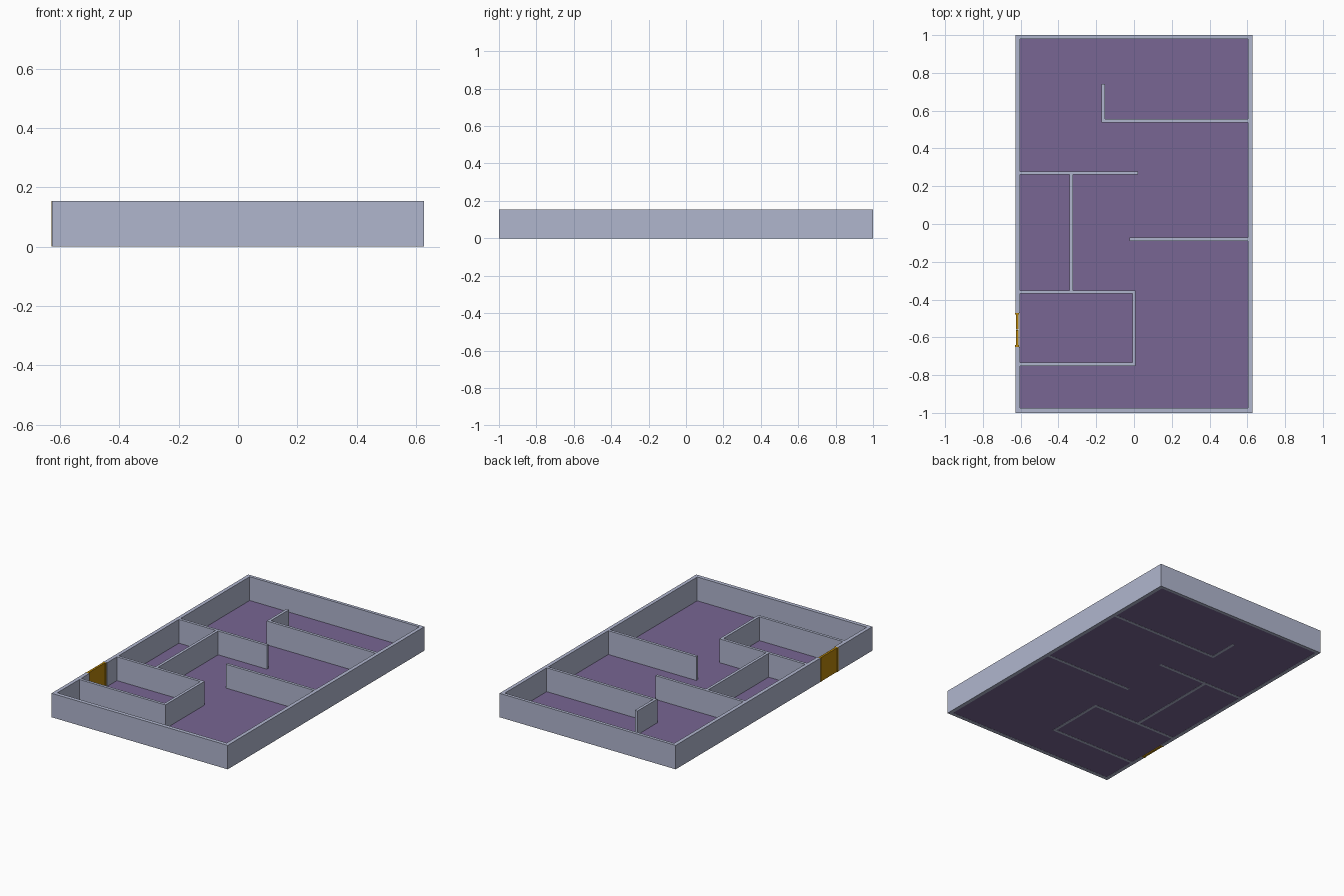
import bpy, bmesh

if "Cube" in bpy.data.objects:
    bpy.data.objects.remove(bpy.data.objects["Cube"])


def material(name, rgb):
    m = bpy.data.materials.new(name)
    lin = [((c / 255 + 0.055) / 1.055) ** 2.4 for c in rgb]
    m.diffuse_color = (*lin, 1)
    m.use_nodes = True
    m.node_tree.nodes["Principled BSDF"].inputs["Base Color"].default_value = m.diffuse_color
    return m


WALL = material("pale blue grey", (176, 182, 206))
FLOOR = material("muted purple", (120, 102, 147))
GOLD = material("dark gold", (184, 134, 11))
H = 0.154    # wall height
T = 0.009    # half thickness of inner walls


def box(name, x0, x1, y0, y1, mat, z0=0.0, z1=H):
    bm = bmesh.new()
    bmesh.ops.create_cube(bm, size=1)
    for v in bm.verts:
        v.co = (x1 if v.co.x > 0 else x0,
                y1 if v.co.y > 0 else y0,
                z1 if v.co.z > 0 else z0)
    mesh = bpy.data.meshes.new(name)
    bm.to_mesh(mesh)
    bm.free()
    mesh.materials.append(mat)
    obj = bpy.data.objects.new(name, mesh)
    bpy.context.collection.objects.link(obj)
    return obj


# Floor, a sheet just above the ground so wall footings show beneath
bm = bmesh.new()
bm.faces.new([bm.verts.new((x, y, 0.001)) for x, y in
              ((-0.607, -0.98), (0.607, -0.98), (0.607, 0.985), (-0.607, 0.985))])
mesh = bpy.data.meshes.new("floor")
bm.to_mesh(mesh)
bm.free()
mesh.materials.append(FLOOR)
bpy.context.collection.objects.link(bpy.data.objects.new("floor", mesh))

# Outer walls; the left one is split by the doorway
DOOR0, DOOR1 = -0.65, -0.47
box("front_outer_wall", -0.627, 0.627, -1, -0.975, WALL)
box("back_outer_wall", -0.627, 0.627, 0.98, 1, WALL)
box("right_outer_wall", 0.603, 0.627, -0.975, 0.98, WALL)
box("left_outer_wall_front", -0.627, -0.603, -0.975, DOOR0, WALL)
box("left_outer_wall_back", -0.627, -0.603, DOOR1, 0.98, WALL)

# Inner walls running along x: (name, y, x start, x end)
for name, y, x0, x1 in (
        ("back_room_wall", 0.546, -0.172, 0.603),
        ("left_room_back_wall", 0.27, -0.603, 0.022),
        ("right_partition", -0.08, -0.024, 0.603),
        ("entry_back_wall", -0.36, -0.603, 0.009),
        ("entry_front_wall", -0.742, -0.603, 0.009)):
    box(name, x0, x1, y - T, y + T, WALL)

# Inner walls running along y: (name, x, y start, y end)
for name, x, y0, y1 in (
        ("back_room_return", -0.163, 0.546 + T, 0.74),
        ("left_room_divider", -0.333, -0.36 + T, 0.27 - T),
        ("entry_side_wall", 0.0, -0.742 + T, -0.36 - T)):
    box(name, x - T, x + T, y0, y1, WALL)

# Double door: two leaves with edge stiles, meeting in the middle
MID = (DOOR0 + DOOR1) / 2
for side, a, b in (("front", DOOR0, MID - 0.001), ("back", MID + 0.001, DOOR1)):
    box(f"door_leaf_{side}", -0.626, -0.612, a, b, GOLD)
for side, y in (("front", DOOR0), ("back", DOOR1 - 0.01)):
    box(f"door_stile_{side}", -0.630, -0.608, y, y + 0.01, GOLD)
